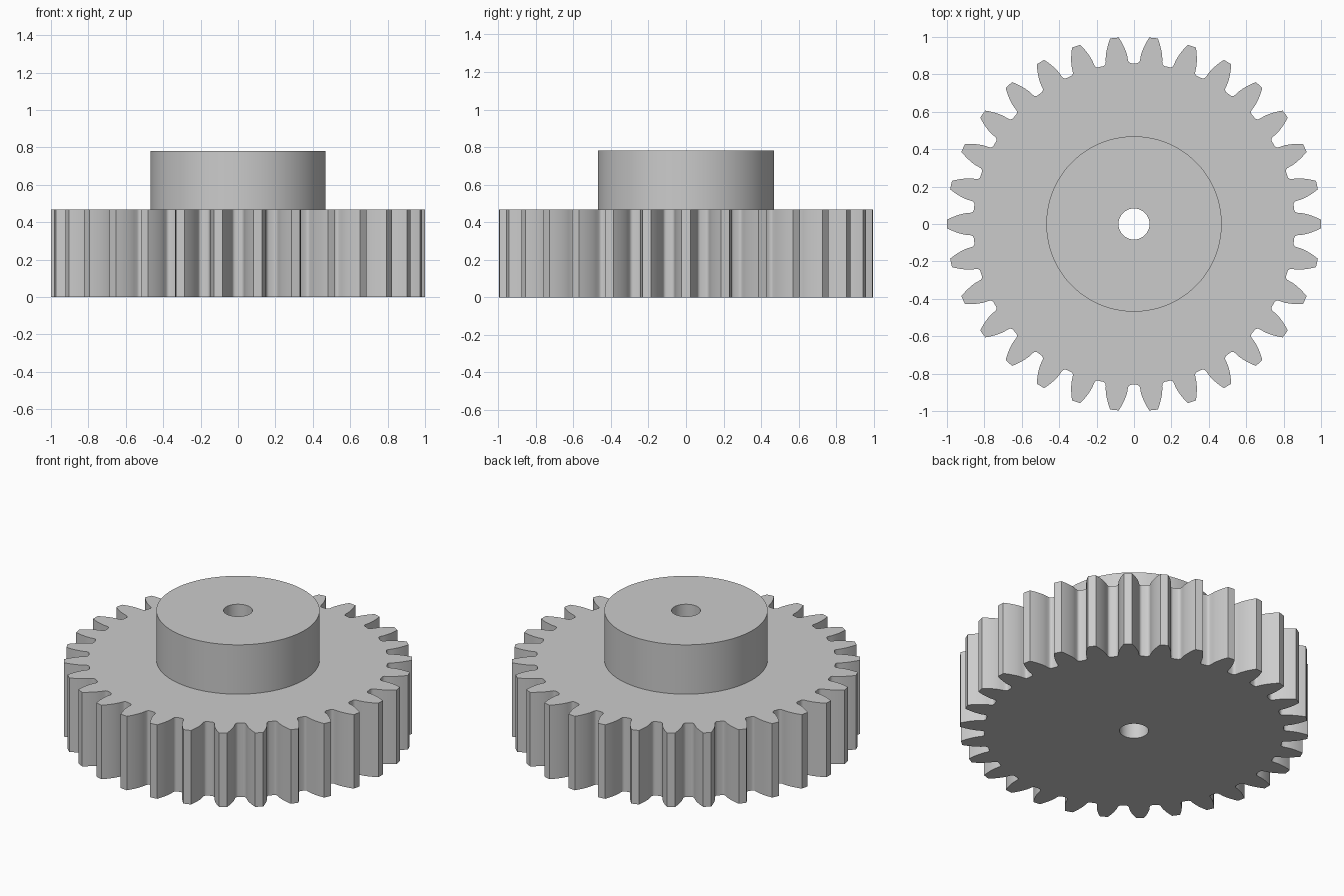
import bpy
import bmesh
from math import pi, sin, cos, tan, acos, radians, hypot, atan2

cube = bpy.data.objects.get("Cube")
if cube:
    bpy.data.objects.remove(cube, do_unlink=True)

# Gear proportions, all driven by the module
TEETH = 30
MODULE = 2 / (TEETH + 2)
PITCH_R = MODULE * TEETH / 2
TIP_R = PITCH_R + MODULE
ROOT_R = PITCH_R - 1.25 * MODULE
BASE_R = PITCH_R * cos(radians(20))
HUB_R = 7.5 * MODULE
BORE_R = 0.083
WHEEL_TOP = 7.5 * MODULE
HUB_TOP = 12.5 * MODULE
FILLET = 0.019

grey = bpy.data.materials.new("plain grey")
grey.use_nodes = True
grey.diffuse_color = (0.6, 0.6, 0.6, 1)
grey.node_tree.nodes["Principled BSDF"].inputs["Base Color"].default_value = (0.6, 0.6, 0.6, 1)


def involute(r):
    a = acos(min(1, BASE_R / r))
    return tan(a) - a


def tooth_outline():
    """Polar (angle, radius) points round the whole gear."""
    half_pitch = pi / TEETH
    base_gap = half_pitch / 2 - involute(PITCH_R)
    # Root fillet, measured from the middle of the gap
    flat = base_gap * BASE_R - FILLET - 0.001
    half = []
    for k in range(5):
        t = k * pi / 8
        x, y = flat + FILLET * sin(t), ROOT_R + FILLET * (1 - cos(t))
        half.append((atan2(x, y), hypot(x, y)))
    # Involute flank up to the tip
    steps = 8
    for k in range(steps + 1):
        r = BASE_R + 0.001 + (TIP_R - BASE_R - 0.001) * k / steps
        half.append((base_gap + involute(r), r))
    # Gap centre, rising flank, tip centre, falling flank
    one = [(0, ROOT_R)] + half + [(half_pitch, TIP_R)]
    one += [(2 * half_pitch - a, r) for a, r in reversed(half)]
    return [(a + (2 * k + 1) * half_pitch, r) for k in range(TEETH) for a, r in one]


OUTLINE = tooth_outline()


def circle(radius):
    return [(a, radius) for a, _ in OUTLINE]


def skin(name, rings):
    """Join successive (outline, height) rings with quads."""
    bm = bmesh.new()
    loops = [[bm.verts.new((r * cos(a), r * sin(a), z)) for a, r in outline]
             for outline, z in rings]
    for low, high in zip(loops, loops[1:]):
        for i in range(len(low)):
            j = (i + 1) % len(low)
            bm.faces.new((low[i], low[j], high[j], high[i]))
    mesh = bpy.data.meshes.new(name)
    bm.to_mesh(mesh)
    bm.free()
    mesh.materials.append(grey)
    obj = bpy.data.objects.new(name, mesh)
    bpy.context.collection.objects.link(obj)
    bpy.ops.object.select_all(action="DESELECT")
    obj.select_set(True)
    bpy.context.view_layer.objects.active = obj
    bpy.ops.object.shade_smooth_by_angle(angle=radians(30))
    return obj


# Toothed wheel: lower bore, underside, teeth and upper face up to the hub
skin("gear_wheel", [
    (circle(BORE_R), WHEEL_TOP),
    (circle(BORE_R), 0),
    (OUTLINE, 0),
    (OUTLINE, WHEEL_TOP),
    (circle(HUB_R), WHEEL_TOP),
])

# Hub: outer wall, top face and upper bore
skin("hub", [
    (circle(HUB_R), WHEEL_TOP),
    (circle(HUB_R), HUB_TOP),
    (circle(BORE_R), HUB_TOP),
    (circle(BORE_R), WHEEL_TOP),
])
